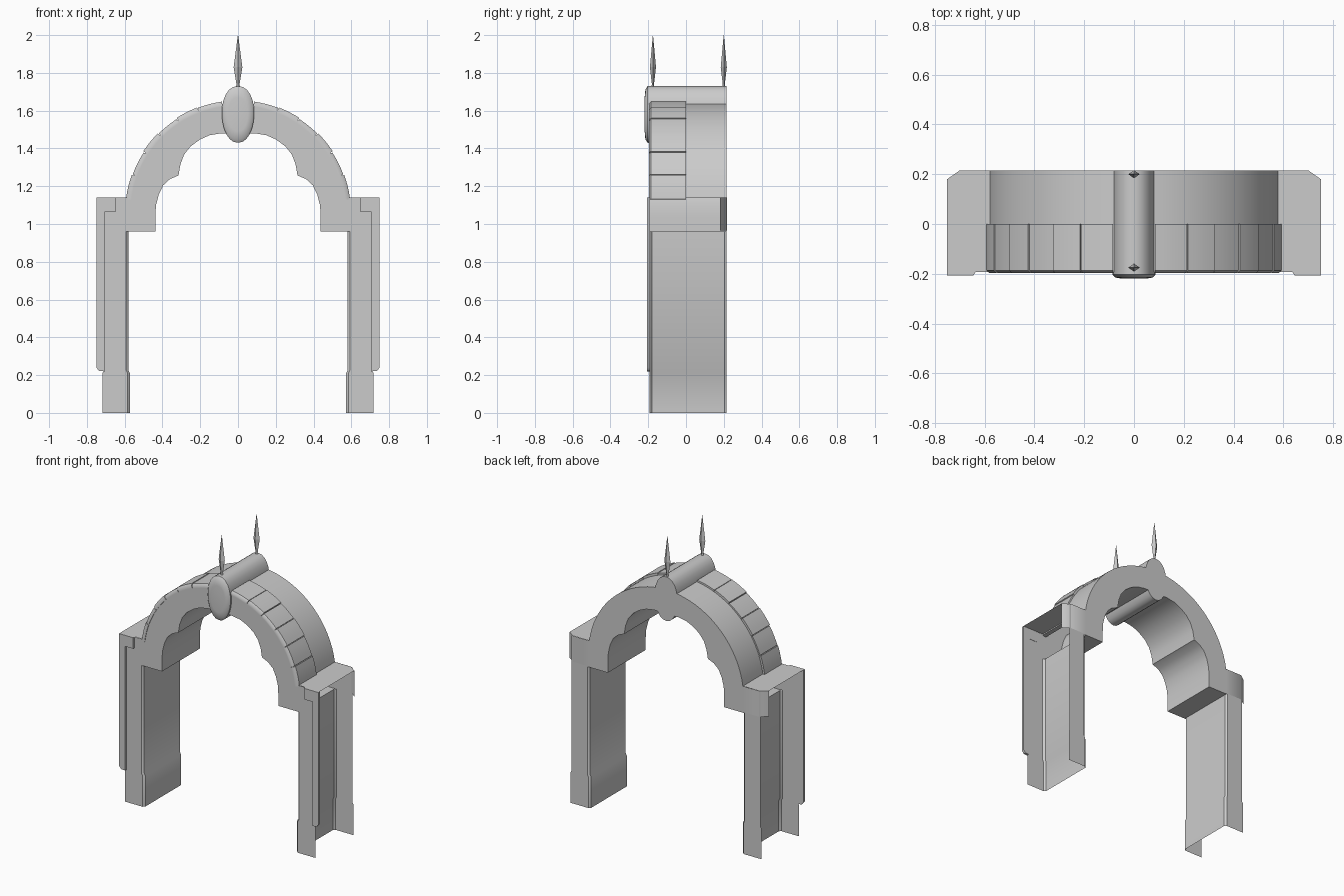
import bpy, bmesh, math

if "Cube" in bpy.data.objects:
    bpy.data.objects.remove(bpy.data.objects["Cube"])

CZ = 1.057          # height of the arch centre


def finish(name, bm, mirror=True, smooth=True):
    bmesh.ops.recalc_face_normals(bm, faces=bm.faces)
    me = bpy.data.meshes.new(name)
    bm.to_mesh(me)
    bm.free()
    ob = bpy.data.objects.new(name, me)
    bpy.context.collection.objects.link(ob)
    if mirror:
        ob.modifiers.new("mirror", 'MIRROR').use_axis[0] = True
    if smooth:
        bpy.ops.object.select_all(action='DESELECT')
        ob.select_set(True)
        bpy.context.view_layer.objects.active = ob
        bpy.ops.object.shade_smooth_by_angle(angle=math.radians(40))
    return ob


def loft(bm, rings, closed=True, caps=True, skip=()):
    """Join successive rings of points; skip lists side indices left open."""
    vs = [[bm.verts.new(p) for p in r] for r in rings]
    n = len(vs[0])
    for a, b in zip(vs, vs[1:]):
        for i in range(n if closed else n - 1):
            if i not in skip:
                j = (i + 1) % n
                bm.faces.new((a[i], a[j], b[j], b[i]))
    if caps:
        bm.faces.new(vs[0])
        bm.faces.new(vs[-1])


def arc(r, a, b, n):
    return [(r * math.cos(math.radians(a + (b - a) * i / n)),
             CZ + r * math.sin(math.radians(a + (b - a) * i / n))) for i in range(n + 1)]


# Arch body: cusped soffit, hollow towards the piers
outer = arc(0.585, 8, 90, 18)
inner = [(0, 1.48), (0.09, 1.48), (0.15, 1.47), (0.2, 1.448), (0.25, 1.412), (0.285, 1.368),
         (0.305, 1.315), (0.315, 1.257), (0.36, 1.238), (0.396, 1.205), (0.42, 1.155),
         (0.434, 1.10), (0.438, 1.04), (0.438, 0.96), (0.58, 0.96)]
prof = outer + inner
bm = bmesh.new()
loft(bm, [[(x, y, z) for x, z in prof] for y in (-0.192, 0.215)],
     skip=(len(outer) - 1, len(prof) - 1))
finish("arch_body", bm)

# Uneven row of arch stones over the front half
bm = bmesh.new()
cuts = [7, 20, 33, 45, 57, 69, 82]
radii = [0.598, 0.594, 0.599, 0.595, 0.600, 0.597]
for a, b, r in zip(cuts, cuts[1:], radii):
    rings = []
    for y, ro in ((-0.196, r - 0.012), (-0.186, r), (0.0, r)):
        pts = arc(ro, a + 0.2, b - 0.2, 4) + arc(0.57, b - 0.2, a + 0.2, 4)
        rings.append([(x, y, z) for x, z in pts])
    loft(bm, rings)
finish("arch_stones", bm)

# Keystone running through the full depth
def key_ring(y, s):
    pts = []
    for i in range(24):
        t = 2 * math.pi * i / 24
        c, sn = math.cos(t), math.sin(t)
        w = 0.086 + 0.004 * sn
        pts.append((s * w * math.copysign(abs(c) ** 0.9, c), y, 1.58 + s * 0.15 * sn))
    return pts

bm = bmesh.new()
loft(bm, [key_ring(-0.219, 0.6), key_ring(-0.215, 0.88), key_ring(-0.203, 1), key_ring(0.215, 1)])
finish("keystone", bm, mirror=False)

# Spikes on the keystone
for name, y in (("front_spike", -0.175), ("back_spike", 0.2)):
    bm = bmesh.new()
    loft(bm, [[(w, y, z), (0, y + w * 0.7, z), (-w, y, z), (0, y - w * 0.7, z)]
              for z, w in ((1.715, 0.013), (1.74, 0.008), (1.83, 0.023), (2.0, 0.0008))])
    finish(name, bm, mirror=False, smooth=False)

# Piers: U-shaped channels open to the outside, wider at the plinth
def pier_ring(z, e):
    return [(0.71 + e, -0.192, z), (0.592 - e, -0.192, z), (0.58 - e, -0.18, z),
            (0.58 - e, 0.203, z), (0.592 - e, 0.215, z), (0.71 + e, 0.215, z)]

bm = bmesh.new()
loft(bm, [pier_ring(0, 0.008), pier_ring(0.21, 0.008), pier_ring(0.225, 0), pier_ring(0.96, 0)],
     closed=False, caps=False)
for y in (-0.192, 0.215):
    bm.faces.new([bm.verts.new(p) for p in
                  ((0.578, y, 0.96), (0.71, y, 0.96), (0.71, y, 1.14), (0.578, y, 1.14))])
finish("pier", bm)

# Thin L-shaped front trim on each pier
bm = bmesh.new()
trim = [(0.645, 1.14), (0.75, 1.14), (0.75, 0.24), (0.735, 0.222), (0.705, 0.22),
        (0.705, 1.065), (0.645, 1.065)]
loft(bm, [[(x, y, z) for x, z in trim] for y in (-0.207, -0.19)])
finish("pier_trim", bm)

# Pier cap with a chamfered back corner and a flap hanging down behind it
bm = bmesh.new()
cap = [(0.75, 0.18), (0.70, 0.215), (0.575, 0.215), (0.575, -0.192), (0.635, -0.192),
       (0.645, -0.206), (0.75, -0.206)]
bm.faces.new([bm.verts.new((x, y, 1.141)) for x, y in cap])
loft(bm, [[(0.75, 0.18, z), (0.70, 0.216, z), (0.58, 0.216, z)] for z in (0.965, 1.141)],
     closed=False, caps=False)
finish("pier_cap", bm)
